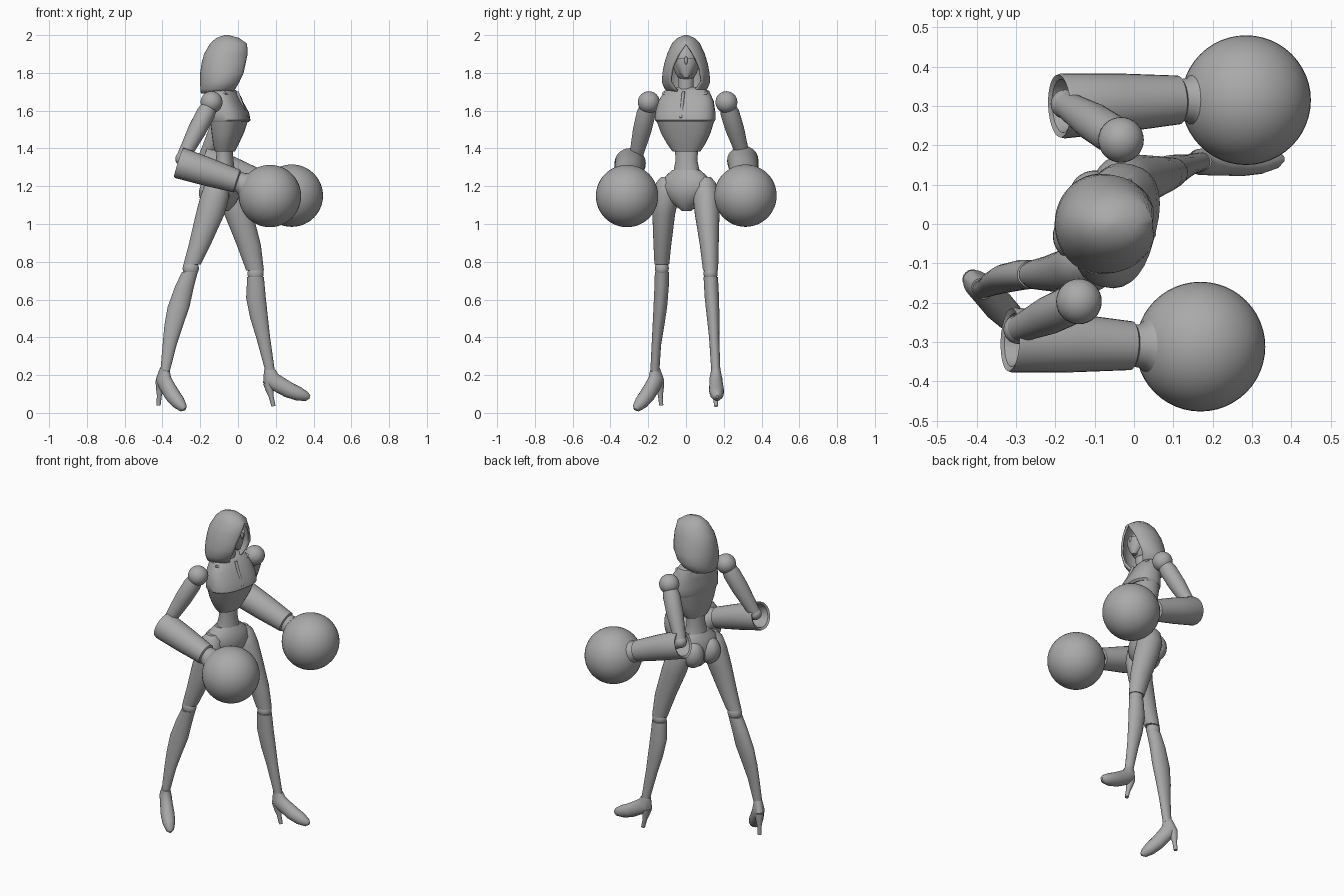
import bpy, bmesh, math
from mathutils import Vector, Matrix

cube = bpy.data.objects.get("Cube")
if cube:
    bpy.data.objects.remove(cube)

grey = bpy.data.materials.new("plain grey")
grey.use_nodes = True
COLOUR = (0.4, 0.4, 0.4, 1)
grey.diffuse_color = COLOUR
grey.node_tree.nodes["Principled BSDF"].inputs["Base Color"].default_value = COLOUR


def finish(name, bm, angle=40):
    bmesh.ops.recalc_face_normals(bm, faces=bm.faces[:])
    mesh = bpy.data.meshes.new(name)
    bm.to_mesh(mesh)
    bm.free()
    mesh.materials.append(grey)
    ob = bpy.data.objects.new(name, mesh)
    bpy.context.collection.objects.link(ob)
    bpy.ops.object.select_all(action='DESELECT')
    ob.select_set(True)
    bpy.context.view_layer.objects.active = ob
    bpy.ops.object.shade_smooth_by_angle(angle=math.radians(angle))
    return ob


def loft(name, rings, power=1.0, seg=28):
    """Skin rings given as (centre, axis u, axis v)."""
    bm = bmesh.new()
    loops = []
    for c, u, v in rings:
        loop = []
        for i in range(seg):
            a = 2 * math.pi * i / seg
            s, t = math.cos(a), math.sin(a)
            s = math.copysign(abs(s) ** power, s)
            t = math.copysign(abs(t) ** power, t)
            loop.append(bm.verts.new(Vector(c) + Vector(u) * s + Vector(v) * t))
        loops.append(loop)
    for a, b in zip(loops, loops[1:]):
        for i in range(seg):
            j = (i + 1) % seg
            bm.faces.new((a[i], a[j], b[j], b[i]))
    bm.faces.new(loops[0])
    bm.faces.new(loops[-1])
    return finish(name, bm)


def stack(name, rows, origin=(0, 0), yaw=0, power=1.0):
    """Level ellipses: (z, forward, side, forward radius, side radius)."""
    rot = Matrix.Rotation(math.radians(yaw), 3, 'Z')
    base = Vector((origin[0], origin[1], 0))
    return loft(name, [(base + rot @ Vector((f, s, z)), rot @ Vector((a, 0, 0)),
                        rot @ Vector((0, b, 0))) for z, f, s, a, b in rows], power)


def tube(name, p0, p1, profile):
    """Round section along a line: (fraction, radius)."""
    p0, p1 = Vector(p0), Vector(p1)
    d = p1 - p0
    u = d.cross(Vector((0, 0, 1))).normalized()
    v = d.cross(u).normalized()
    return loft(name, [(p0 + d * t, u * r, v * r) for t, r in profile])


def ball(name, centre, radii, yaw=0, seg=32):
    bm = bmesh.new()
    m = (Matrix.Translation(centre) @ Matrix.Rotation(math.radians(yaw), 4, 'Z')
         @ Matrix.Diagonal((*radii, 1)))
    bmesh.ops.create_uvsphere(bm, u_segments=seg, v_segments=seg // 2, radius=1, matrix=m)
    return finish(name, bm)


# Hood: open shell with a teardrop opening towards +x
# rows: z, centre x, radius x, radius y, half width of the opening
hood_rows = [(2.0, -.06, .012, .01, 0), (1.985, -.055, .06, .045, 0),
             (1.955, -.05, .098, .075, 0), (1.90, -.06, .12, .1, .038),
             (1.85, -.065, .128, .115, .065), (1.80, -.07, .13, .125, .08),
             (1.75, -.084, .118, .128, .082), (1.715, -.098, .1, .113, .06),
             (1.69, -.112, .085, .09, .035)]
bm = bmesh.new()
loops = []
for z, cx, rx, ry, gap in hood_rows:
    a0 = math.asin(gap / ry)
    loops.append([bm.verts.new((cx + rx * math.cos(a), ry * math.sin(a), z))
                  for a in [a0 + (2 * math.pi - 2 * a0) * i / 36 for i in range(37)]])
for a, b in zip(loops, loops[1:]):
    for i in range(36):
        bm.faces.new((a[i], b[i], b[i + 1], a[i + 1]))
bm.faces.new(loops[0])
bmesh.ops.remove_doubles(bm, verts=bm.verts[:], dist=.0005)
hood = finish("hood", bm, 50)
shell = hood.modifiers.new("thickness", 'SOLIDIFY')
shell.thickness = .012
shell.offset = -1

# Head, mask and neck
ball("head", (-.06, 0, 1.855), (.075, .068, .1))
stack("face_mask", [(1.775, .0, 0, .015, .012), (1.80, -.01, 0, .032, .035),
                    (1.85, -.025, 0, .055, .062), (1.875, -.027, 0, .056, .066)])
stack("neck", [(1.66, -.075, 0, .05, .055), (1.72, -.065, 0, .038, .04),
               (1.82, -.06, 0, .04, .042)])
ball("nose", (.025, 0, 1.865), (.012, .01, .022), seg=12)

# Torso plates
CHEST, TURN = (-.08, .005), -14
stack("chest_plate", [(1.725, 0, 0, .04, .055), (1.705, .005, 0, .06, .12),
                      (1.65, .018, 0, .078, .148), (1.59, .035, 0, .095, .16),
                      (1.55, .038, 0, .1, .16), (1.54, .035, 0, .093, .152)], CHEST, TURN, .8)
stack("rib_plate", [(1.545, .034, 0, .092, .154), (1.48, .026, 0, .078, .132),
                    (1.42, .016, 0, .062, .1), (1.385, .012, 0, .05, .075)], CHEST, TURN, .85)
stack("abdomen", [(1.40, .01, 0, .042, .064), (1.34, .01, 0, .045, .058),
                  (1.28, .008, 0, .055, .07), (1.2, .005, 0, .07, .09)], CHEST, TURN)

# Raised trim on the chest: breastbone ridge and collar bones
rot = Matrix.Rotation(math.radians(TURN), 3, 'Z')
at = lambda f, s, z: Vector((*CHEST, 0)) + rot @ Vector((f, s, z))
tube("breastbone_ridge", at(.078, 0, 1.70), at(.132, 0, 1.56), [(0, .008), (1, .008)])
for side, name in ((-1, "right"), (1, "left")):
    tube(name + "_collar_bone", at(.086, side * .012, 1.64), at(.04, side * .12, 1.695),
         [(0, .007), (.5, .011), (1, .007)])

# Pelvis
HIPS, HIP_TURN = (-.078, .003), -22
stack("pelvis", [(1.285, .005, 0, .055, .078), (1.25, .004, 0, .074, .118),
                 (1.2, .004, 0, .086, .145), (1.15, .002, 0, .082, .12),
                 (1.10, .0, 0, .06, .062), (1.07, 0, 0, .03, .025)], HIPS, HIP_TURN)
hip_rot = Matrix.Rotation(math.radians(HIP_TURN), 3, 'Z')
for side, name in ((-1, "right"), (1, "left")):
    c = Vector((*HIPS, 0)) + hip_rot @ Vector((-.045, side * .056, 1.165))
    ball(name + "_buttock", c, (.066, .064, .08), HIP_TURN)

# Legs
stack("right_thigh", [(1.25, -.11, -.10, .03, .03), (1.22, -.112, -.103, .06, .055),
                      (1.15, -.122, -.106, .076, .07), (1.05, -.148, -.118, .076, .06),
                      (.89, -.203, -.125, .058, .047), (.785, -.243, -.128, .046, .039)])
stack("right_shin", [(.745, -.255, -.128, .042, .037), (.67, -.283, -.129, .05, .038),
                     (.56, -.315, -.136, .058, .036), (.46, -.341, -.146, .049, .031),
                     (.36, -.362, -.157, .037, .025), (.22, -.386, -.165, .025, .024)])
stack("left_thigh", [(1.25, -.04, .10, .03, .03), (1.22, -.037, .102, .06, .055),
                     (1.15, -.025, .106, .076, .07), (1.05, .004, .112, .076, .065),
                     (.89, .057, .123, .064, .05), (.755, .09, .13, .047, .04)])
stack("left_shin", [(.72, .093, .131, .044, .038), (.61, .095, .137, .052, .038),
                    (.5, .112, .144, .047, .033), (.4, .133, .149, .037, .027),
                    (.22, .17, .158, .025, .024)])
ball("right_knee", (-.25, -.128, .765), (.043, .037, .045))
ball("left_knee", (.093, .13, .738), (.043, .037, .045))


# High heeled shoes, drawn as rings (lower point, upper point, half width) from the ankle
SHOE = [((-.03, .0), (.03, .0), .024), ((-.035, -.07), (.045, -.025), .034),
        ((.005, -.105), (.085, -.05), .036), ((.08, -.145), (.13, -.077), .04),
        ((.14, -.164), (.17, -.097), .036), ((.19, -.167), (.203, -.12), .023),
        ((.21, -.155), (.215, -.138), .008)]


def shoe(name, ankle, yaw, pitch):
    m = (Matrix.Rotation(math.radians(yaw), 3, 'Z')
         @ Matrix.Rotation(math.radians(pitch), 3, 'Y'))
    place = lambda f, h: Vector(ankle) + m @ Vector((f, 0, h))
    rings = []
    for low, high, width in SHOE:
        a, b = place(*low), place(*high)
        rings.append(((a + b) / 2, (b - a) / 2, m @ Vector((0, width, 0))))
    loft(name + "_shoe", rings, seg=20)
    tube(name + "_heel", place(-.01, -.07), place(.02, -.195),
         [(0, .026), (.3, .021), (.6, .013), (1, .011)])


shoe("right", (-.387, -.165, .23), -45, 20)
shoe("left", (.168, .158, .23), 2, 0)


# Arms: shoulder ball, upper arm, hollow gauntlet, flared wrist, round fist
def arm(name, shoulder, elbow, cuff, wrist, fist):
    ball(name + "_shoulder", shoulder, (.058,) * 3)
    tube(name + "_upper_arm", shoulder, elbow,
         [(.05, .04), (.2, .05), (.5, .049), (.8, .04), (1, .034)])
    ball(name + "_elbow", elbow, (.037,) * 3)
    tube(name + "_forearm", elbow, wrist, [(0, .034), (.3, .045), (.6, .045)])
    tube(name + "_gauntlet", cuff, wrist,
         [(.35, .05), (.02, .068), (0, .08), (.03, .083), (.5, .075), (.98, .062), (1, .052)])
    tube(name + "_wrist", wrist, fist, [(-.1, .05), (.1, .056), (.25, .074), (.42, .112)])
    ball(name + "_fist", fist, (.165,) * 3, seg=48)


arm("right", (-.14, -.197, 1.645), (-.295, -.268, 1.345),
    (-.315, -.295, 1.325), (0, -.31, 1.225), (.169, -.312, 1.148))
arm("left", (-.033, .214, 1.645), (-.175, .305, 1.355),
    (-.19, .3, 1.34), (.12, .316, 1.222), (.285, .315, 1.15))
